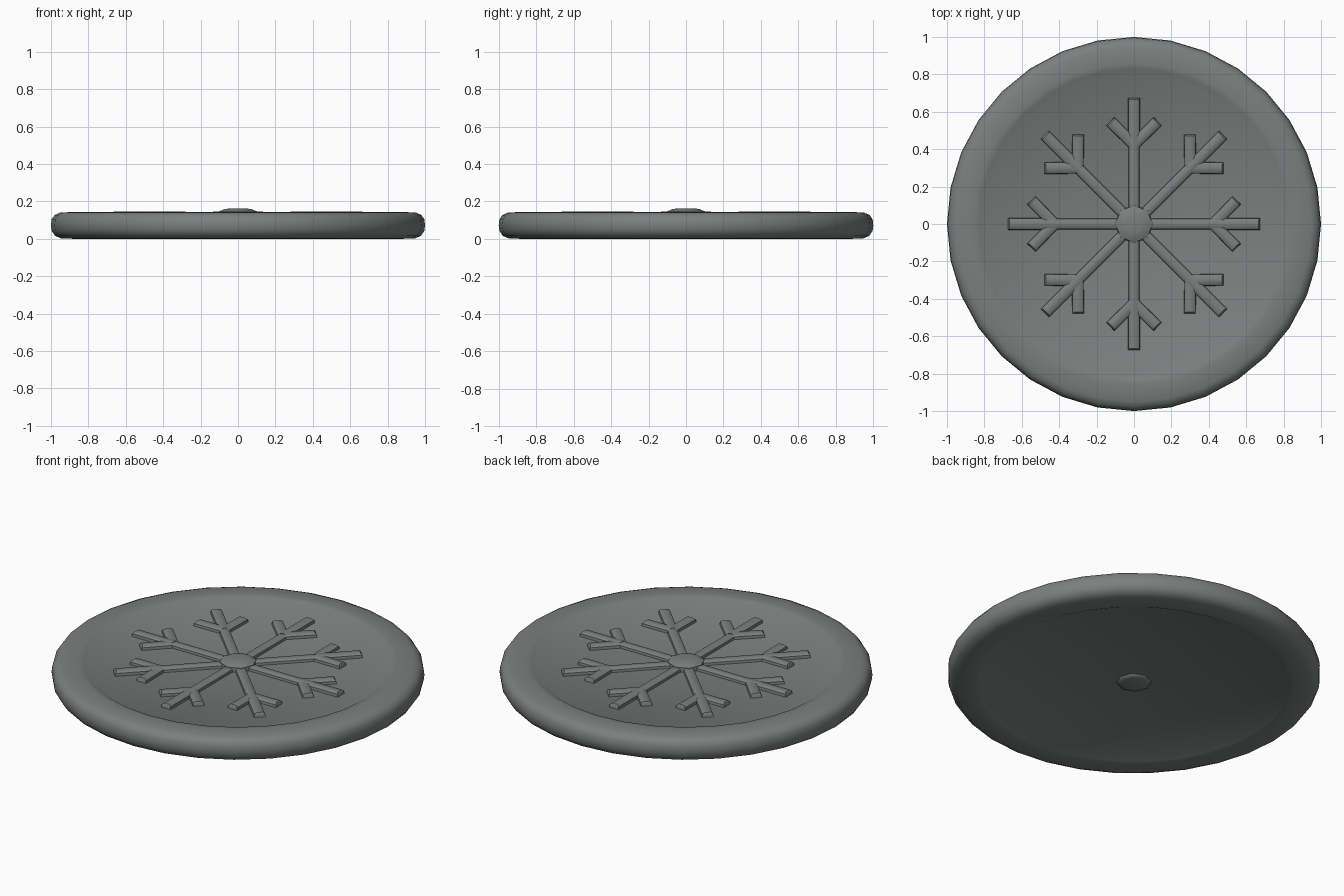
import bpy, bmesh
from math import cos, sin, pi, radians
from mathutils import Vector, Matrix

cube = bpy.data.objects.get("Cube")
if cube:
    bpy.data.objects.remove(cube)

grey = bpy.data.materials.new("slate_grey")
grey.use_nodes = True
COLOUR = (0.2, 0.212, 0.21, 1)
grey.diffuse_color = COLOUR
bsdf = grey.node_tree.nodes["Principled BSDF"]
bsdf.inputs["Base Color"].default_value = COLOUR
bsdf.inputs["Roughness"].default_value = 0.8


def finish(bm, name, angle):
    bmesh.ops.recalc_face_normals(bm, faces=bm.faces)
    mesh = bpy.data.meshes.new(name)
    bm.to_mesh(mesh)
    bm.free()
    mesh.materials.append(grey)
    obj = bpy.data.objects.new(name, mesh)
    bpy.context.collection.objects.link(obj)
    bpy.ops.object.select_all(action='DESELECT')
    obj.select_set(True)
    bpy.context.view_layer.objects.active = obj
    bpy.ops.object.shade_smooth_by_angle(angle=radians(angle))
    return obj


def lathe(name, profile, segments, angle):
    """Spin (radius, height) points into a closed solid with flat end caps."""
    bm = bmesh.new()
    rings = [[bm.verts.new((r * cos(2 * pi * i / segments), r * sin(2 * pi * i / segments), z))
              for i in range(segments)] for r, z in profile]
    for a, b in zip(rings, rings[1:]):
        for i in range(segments):
            j = (i + 1) % segments
            bm.faces.new((a[i], a[j], b[j], b[i]))
    bm.faces.new(rings[0])
    bm.faces.new(rings[-1])
    return finish(bm, name, angle)


def bar(bm, start, end, width, top, turn):
    """Raised bar with sloping sides, lying on the recessed face."""
    start, end = Vector(start), Vector(end)
    along = (end - start).normalized()
    side = Vector((-along.y, along.x))
    rings = []
    for z, half, inset in ((0.11, width / 2, 0), (top - 0.008, width / 2 - 0.004, 0.003),
                           (top, width / 2 - 0.014, 0.01)):
        rings.append([bm.verts.new(turn @ Vector((*(p + side * s * half - along * e * inset), z)))
                      for p, s, e in ((start, -1, 0), (end, -1, 1), (end, 1, 1), (start, 1, 0))])
    for a, b in zip(rings, rings[1:]):
        for i in range(4):
            j = (i + 1) % 4
            bm.faces.new((a[i], a[j], b[j], b[i]))
    bm.faces.new(rings[0])
    bm.faces.new(rings[-1])


# Round disc with a rounded rim and a shallow recess on both faces
lathe("disc", [(0.80, 0.018), (0.83, 0.004), (0.86, 0.0), (0.945, 0.002), (0.978, 0.016),
               (0.996, 0.042), (1.0, 0.072), (0.996, 0.105), (0.98, 0.128), (0.95, 0.141),
               (0.86, 0.144), (0.83, 0.14), (0.80, 0.122)], 32, 50)

# Snowflake: eight arms, each with a stem, a wider tip and two branches
bm = bmesh.new()
for k in range(8):
    turn = Matrix.Rotation(k * pi / 4, 3, 'Z')
    bar(bm, (0.04, 0), (0.47, 0), 0.062, 0.144, turn)
    bar(bm, (0.42, 0), (0.675, 0), 0.066, 0.146, turn)
    for s in (-1, 1):
        bar(bm, (0.425, 0), (0.55, 0.128 * s), 0.066, 0.145, turn)
finish(bm, "snowflake_arms", 40)

# Domed centre stud on the top, and its small end on the underside
lathe("centre_stud", [(0.105, 0.11), (0.1, 0.147), (0.075, 0.158), (0.045, 0.163)], 8, 50)
lathe("underside_stud", [(0.065, 0.006), (0.09, 0.012), (0.1, 0.03)], 8, 50)
